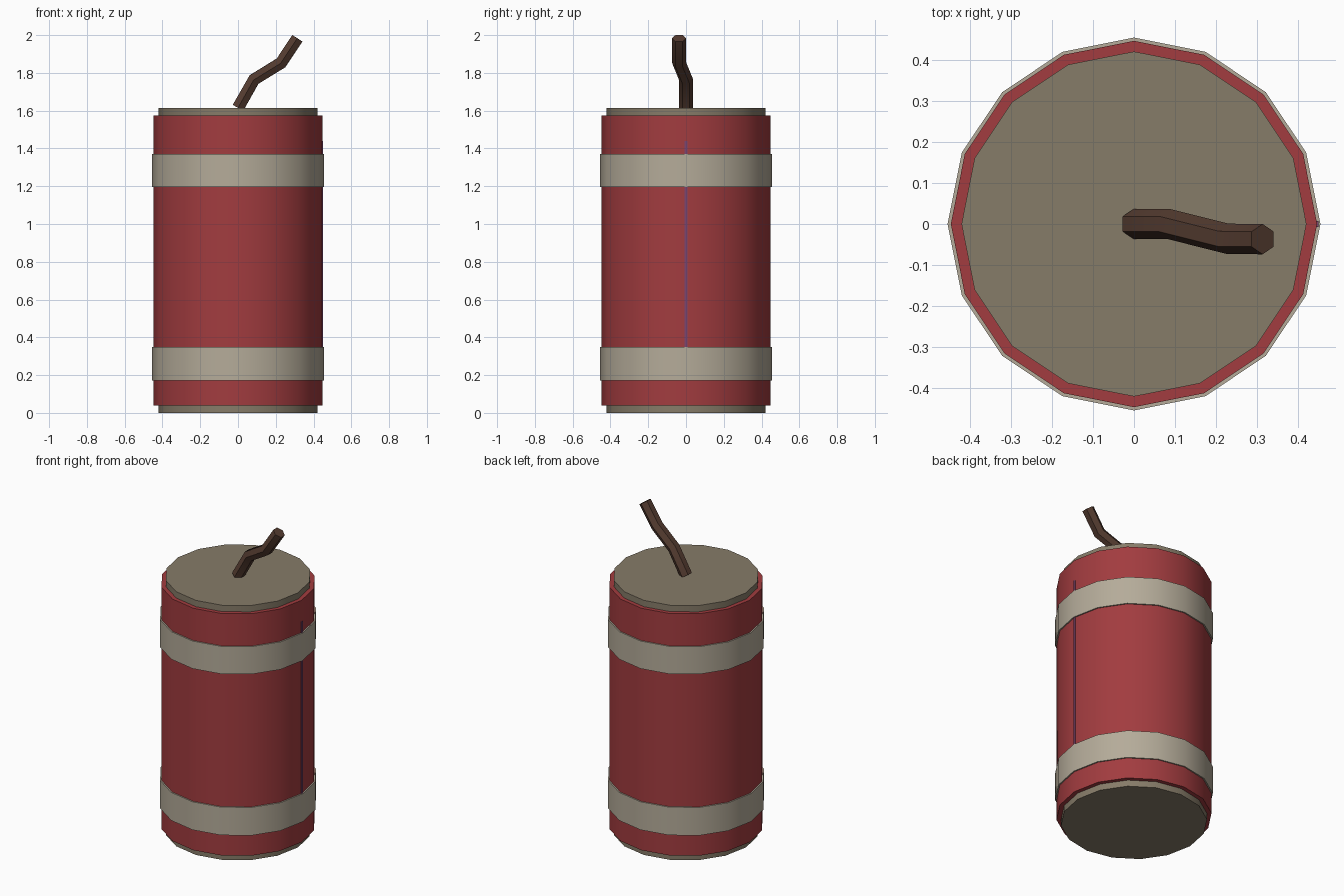
import bpy, bmesh, math
from mathutils import Vector

if "Cube" in bpy.data.objects:
    bpy.data.objects.remove(bpy.data.objects["Cube"])

SIDES = 16


def material(name, rgb):
    m = bpy.data.materials.new(name)
    m.diffuse_color = (*rgb, 1)
    m.use_nodes = True
    m.node_tree.nodes["Principled BSDF"].inputs["Base Color"].default_value = m.diffuse_color
    return m


RED = material("red_paper", (0.36, 0.045, 0.05))
CARD = material("card", (0.24, 0.2, 0.14))
TAPE = material("tape", (0.46, 0.41, 0.32))
CORD = material("cord", (0.09, 0.045, 0.03))
SEAM = material("seam", (0.2, 0.06, 0.16))


def finish(name, bm, mat):
    bmesh.ops.recalc_face_normals(bm, faces=bm.faces)
    me = bpy.data.meshes.new(name)
    bm.to_mesh(me)
    bm.free()
    me.materials.append(mat)
    ob = bpy.data.objects.new(name, me)
    bpy.context.collection.objects.link(ob)
    bpy.ops.object.select_all(action='DESELECT')
    ob.select_set(True)
    bpy.context.view_layer.objects.active = ob
    bpy.ops.object.shade_smooth_by_angle(angle=math.radians(30))
    return ob


def bridge(bm, a, b):
    n = len(a)
    for i in range(n):
        j = (i + 1) % n
        bm.faces.new((a[i], a[j], b[j], b[i]))


def ring(bm, r, z):
    return [bm.verts.new((r * math.cos(t), r * math.sin(t), z))
            for t in (2 * math.pi * i / SIDES for i in range(SIDES))]


def cylinder(name, r, z0, z1, mat):
    bm = bmesh.new()
    a, b = ring(bm, r, z0), ring(bm, r, z1)
    bridge(bm, a, b)
    bm.faces.new(a)
    bm.faces.new(b)
    return finish(name, bm, mat)


def band(name, r_in, r_out, z0, z1, mat):
    bm = bmesh.new()
    rings = [ring(bm, r, z) for r, z in
             ((r_in, z0), (r_out, z0), (r_out, z1), (r_in, z1))]
    for i in range(4):
        bridge(bm, rings[i], rings[(i + 1) % 4])
    return finish(name, bm, mat)


# Paper-wrapped body with card end caps
cylinder("body", 0.447, 0.04, 1.575, RED)
cylinder("bottom_cap", 0.421, 0.0, 0.04, CARD)
cylinder("top_cap", 0.421, 1.575, 1.615, CARD)

# Tape bands
band("lower_band", 0.445, 0.455, 0.172, 0.35, TAPE)
band("upper_band", 0.445, 0.455, 1.195, 1.37, TAPE)

# Thin paper seam down the right side
bm = bmesh.new()
bmesh.ops.create_cube(bm, size=1)
for v in bm.verts:
    v.co = Vector((0.444 + v.co.x * 0.012, v.co.y * 0.014, 0.81 + v.co.z * 1.26))
finish("seam", bm, SEAM)

# Bent six-sided fuse
path = [Vector(p) for p in ((0, 0, 1.615), (0.085, 0, 1.765),
                            (0.228, -0.036, 1.853), (0.314, -0.037, 1.983))]
bm = bmesh.new()
rings = []
for i, p in enumerate(path):
    before = (p - path[max(i - 1, 0)]).normalized()
    after = (path[min(i + 1, len(path) - 1)] - p).normalized()
    tangent = (before + after).normalized()
    u = Vector((0, 1, 0))
    u = (u - tangent * u.dot(tangent)).normalized()
    w = tangent.cross(u)
    rings.append([bm.verts.new(p + 0.037 * (u * math.cos(t) + w * math.sin(t)))
                  for t in (math.pi * k / 3 for k in range(6))])
for a, b in zip(rings, rings[1:]):
    bridge(bm, a, b)
bm.faces.new(rings[0])
bm.faces.new(rings[-1])
finish("fuse", bm, CORD)
